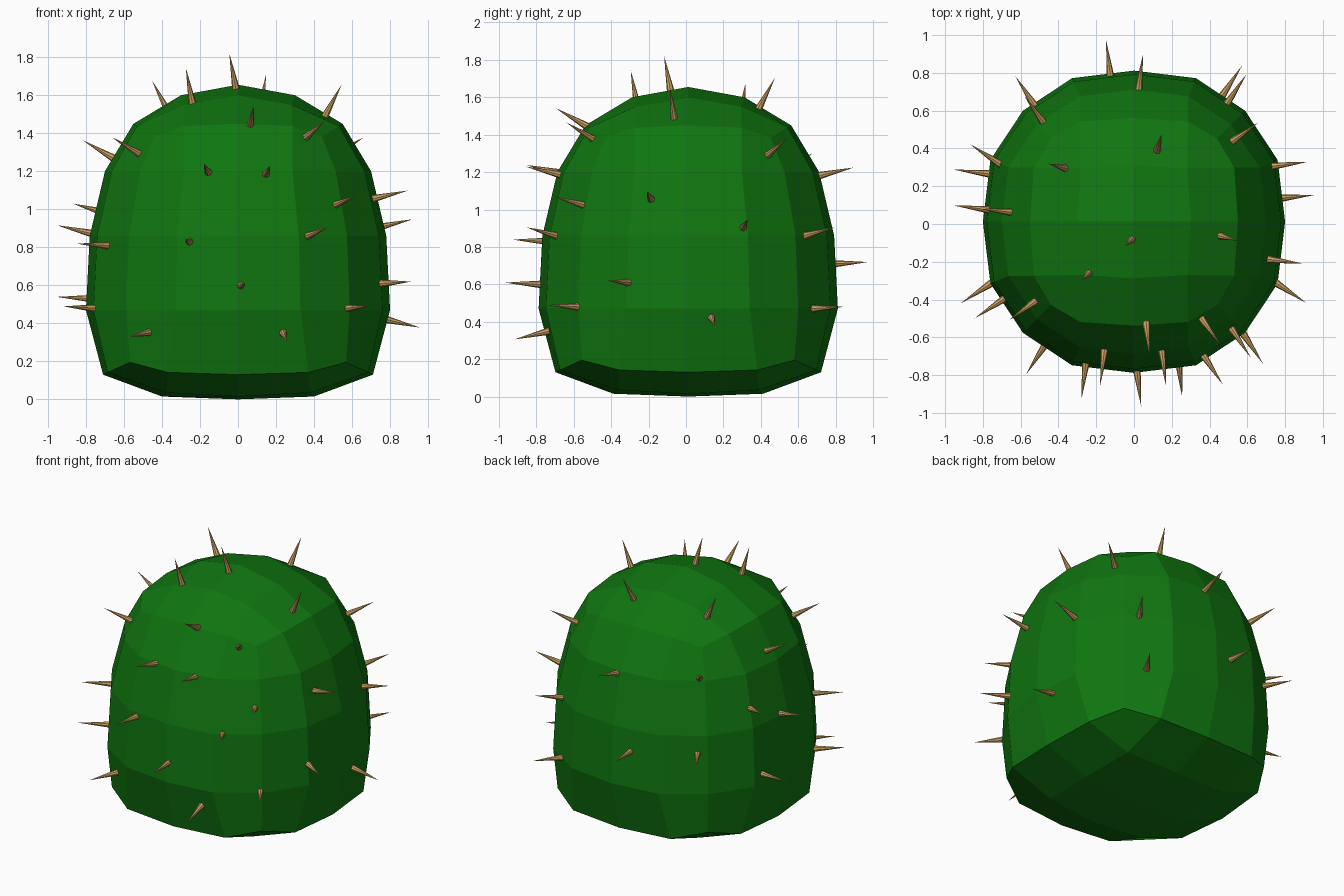
import bpy, bmesh
from mathutils import Vector
from mathutils.bvhtree import BVHTree

cube = bpy.data.objects.get("Cube")
if cube:
    bpy.data.objects.remove(cube, do_unlink=True)


def material(name, color):
    mat = bpy.data.materials.new(name)
    mat.use_nodes = True
    mat.diffuse_color = color
    bsdf = mat.node_tree.nodes["Principled BSDF"]
    bsdf.inputs["Base Color"].default_value = color
    bsdf.inputs["Roughness"].default_value = 0.8
    return mat


def add_object(name, bm, mat):
    mesh = bpy.data.meshes.new(name)
    bm.to_mesh(mesh)
    obj = bpy.data.objects.new(name, mesh)
    bpy.context.collection.objects.link(obj)
    mesh.materials.append(mat)
    return obj


green = material("cactus green", (0.005, 0.18, 0.005, 1))
tan = material("spine tan", (0.6, 0.36, 0.12, 1))

# Ring height and radius for each level of the rounded cube, bottom to top
LEVELS = {-2: (0.13, 0.71), -1: (0.47, 0.80), 0: (0.86, 0.78),
          1: (1.20, 0.70), 2: (1.45, 0.55)}
# Ring outline from the middle of a side to its corner: (along, outward)
SIDE_RING = [(0, 1), (0.41, 0.95), (0.735, 0.735)]
CAP_RING = [(0, 1), (0.52, 0.965), (0.80, 0.80)]
CORNER_SHIFT = [0, 0.012, 0.065]
# Inner cap: radius, height, height at its corners, height at the centre
CAPS = {-2: (0.40, 0.015, 0.035, 0), 2: (0.30, 1.60, 1.55, 1.655)}


def place(i, j, k):
    """Move a grid point of the cube onto the rounded, tapered body."""
    a, b = abs(i), abs(j)
    lo, hi = min(a, b), max(a, b)
    if hi == 2:
        z, radius = LEVELS[k]
        ring = CAP_RING if abs(k) == 2 else SIDE_RING
        along, out = (radius * n for n in ring[lo])
        if abs(k) == 2:
            z -= CORNER_SHIFT[lo] * k / 2
    else:
        radius, edge_z, corner_z, centre_z = CAPS[k]
        z = centre_z if hi == 0 else (corner_z if lo else edge_z)
        out = radius * hi * (0.94 if lo else 1)
        along = out * lo
    x, y = (out, along) if a >= b else (along, out)
    return Vector((x if i >= 0 else -x, (y if j >= 0 else -y) + 0.012, z))


# Body
bm = bmesh.new()
bmesh.ops.create_cube(bm, size=4)
bmesh.ops.subdivide_edges(bm, edges=bm.edges[:], cuts=3, use_grid_fill=True)
for v in bm.verts:
    v.co = place(*(round(c) for c in v.co))
bmesh.ops.recalc_face_normals(bm, faces=bm.faces[:])
surface = BVHTree.FromBMesh(bm)
add_object("cactus_body", bm, green)
bm.free()

# Spines, each standing straight out of the face below its tip
TIPS = [
    # back
    (-.15, .99, .72), (.05, .92, 1.23), (-.58, .69, 1.3), (-.64, .8, .75),
    (.58, .85, .48), (.6, .8, .89), (.66, .53, 1.37),
    # sides
    (.93, .33, .95), (.97, .16, .38), (-.9, .35, 1.03), (-.97, .29, .54),
    (-.84, .08, 1.38), (-.97, .1, .92), (.9, -.21, 1.1), (.92, -.42, .62),
    (-.86, -.51, .82), (-.93, -.42, .49),
    # top
    (-.45, .31, 1.7), (.16, .47, 1.72), (-.05, -.12, 1.84),
    (-.28, -.3, 1.77), (.56, -.1, 1.66), (-.66, -.5, 1.37),
    # front
    (-.57, -.79, .33), (.45, -.61, 1.46), (.08, -.69, 1.55),
    (-.18, -.86, 1.24), (.17, -.86, 1.23), (-.28, -.94, .84),
    (.04, -.98, .61), (.26, -.92, .31), (.47, -.85, .89),
    (.62, -.71, 1.07), (.69, -.75, .49),
]
LENGTH, SINK = 0.19, 0.02
bm = bmesh.new()
for tip in TIPS:
    base, normal, _, _ = surface.find_nearest(Vector(tip))
    turn = normal.to_track_quat('Z', 'Y').to_matrix().to_4x4()
    turn.translation = base + normal * (LENGTH - SINK) / 2
    bmesh.ops.create_cone(bm, cap_ends=True, segments=8, radius1=0.022,
                          radius2=0, depth=LENGTH + SINK, matrix=turn)
add_object("spines", bm, tan)
bm.free()
